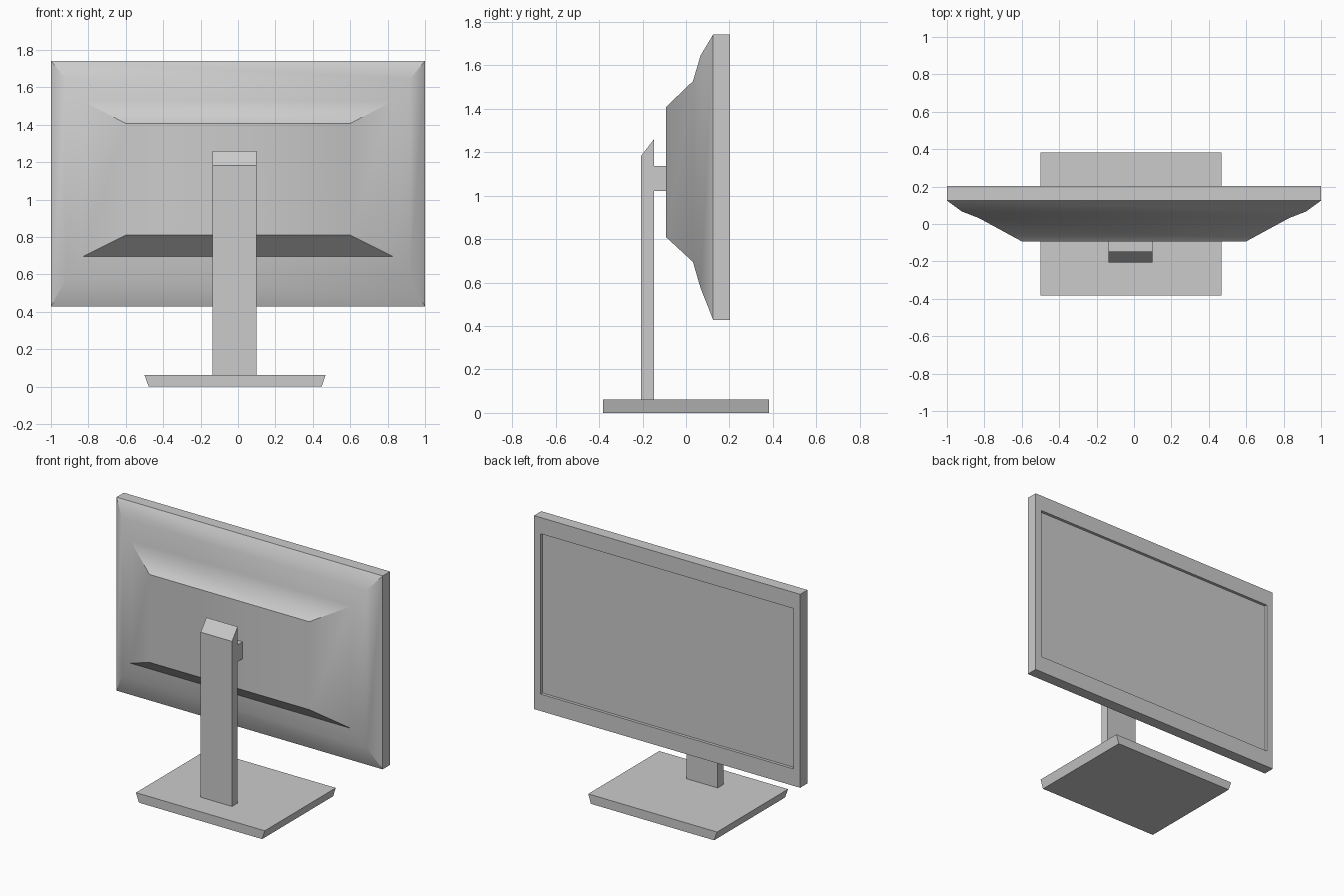
import bpy, bmesh, math

if "Cube" in bpy.data.objects:
    bpy.data.objects.remove(bpy.data.objects["Cube"])


def loft(name, rings, smooth=False):
    """Skin a stack of four-point rings and cap both ends."""
    bm = bmesh.new()
    loops = [[bm.verts.new(p) for p in ring] for ring in rings]
    for a, b in zip(loops, loops[1:]):
        for i in range(4):
            j = (i + 1) % 4
            bm.faces.new((a[i], a[j], b[j], b[i]))
    bm.faces.new(loops[0][::-1])
    bm.faces.new(loops[-1])
    bmesh.ops.recalc_face_normals(bm, faces=bm.faces)
    mesh = bpy.data.meshes.new(name)
    bm.to_mesh(mesh)
    bm.free()
    obj = bpy.data.objects.new(name, mesh)
    bpy.context.collection.objects.link(obj)
    if smooth:
        bpy.ops.object.select_all(action='DESELECT')
        obj.select_set(True)
        bpy.context.view_layer.objects.active = obj
        bpy.ops.object.shade_smooth_by_angle(angle=math.radians(30))
    return obj


def upright(y, hx, z0, z1):
    return [(-hx, y, z0), (hx, y, z0), (hx, y, z1), (-hx, y, z1)]


def side_profile(name, profile, x0, x1):
    return loft(name, [[(x, y, z) for y, z in profile] for x in (x0, x1)])


# Display housing: stepped rear shell, rim, bezel and recessed panel
loft("display_housing", [upright(*r) for r in (
    (-0.093, 0.60, 0.81, 1.407),
    (0.032, 0.83, 0.695, 1.527),
    (0.067, 0.92, 0.575, 1.645),
    (0.125, 1.00, 0.428, 1.742),
    (0.203, 1.00, 0.428, 1.742),
    (0.203, 0.95, 0.543, 1.632),
    (0.183, 0.95, 0.543, 1.632),
)], smooth=True)

# Stand column with slanted top, and the mount joining it to the housing
X0, X1 = -0.135, 0.10
side_profile("stand_column",
             [(-0.207, 0.06), (-0.147, 0.06), (-0.147, 1.26), (-0.207, 1.183)], X0, X1)
side_profile("display_mount",
             [(-0.147, 1.022), (-0.093, 1.022), (-0.093, 1.137), (-0.147, 1.137)], X0, X1)

# Base plate with undercut left and right ends
loft("base_plate", [
    [(x0, -0.381, z), (x1, -0.381, z), (x1, 0.381, z), (x0, 0.381, z)]
    for x0, x1, z in ((-0.478, 0.448, 0.0), (-0.50, 0.468, 0.062))])
